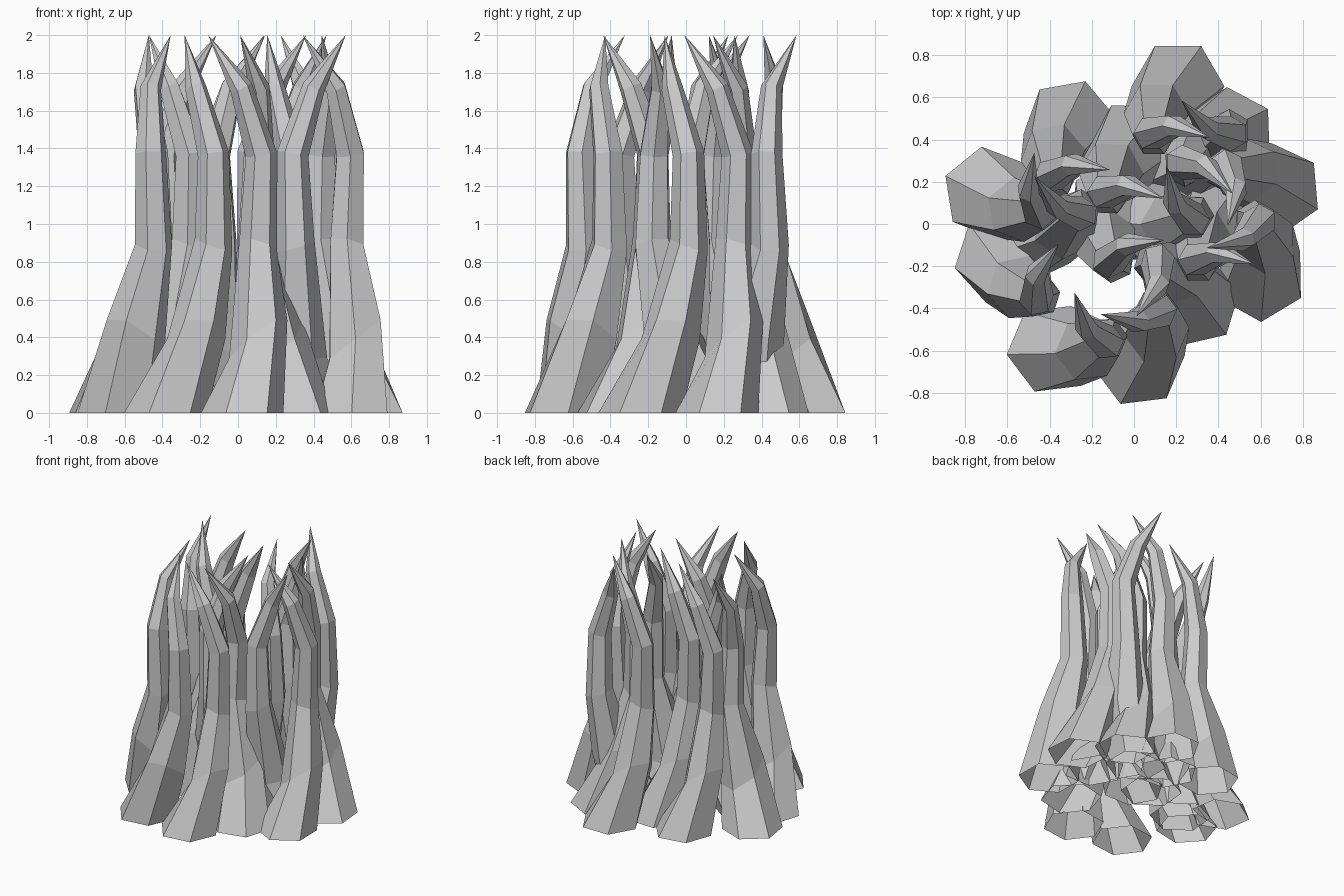
import bpy, bmesh
from math import cos, sin, radians, tau
from mathutils import Vector, Matrix

if "Cube" in bpy.data.objects:
    bpy.data.objects.remove(bpy.data.objects["Cube"])

# One stalk profile, tip bending towards local +x, foot flaring towards 64 degrees:
# (foot lean, side lean, x offset, y offset, height, radius, tilt, direction of tilt)
FOOT_ANGLE = 64
RINGS = [
    (0.27, 0.00, 0.00, 0.00, 0.00, 0.22, 0.0, 0),
    (0.11, 0.035, 0.00, 0.00, 0.39, 0.155, 0.75, FOOT_ANGLE + 85),
    (0.01, 0.00, 0.00, 0.00, 0.89, 0.10, 0.35, FOOT_ANGLE - 30),
    (0.00, 0.00, -0.01, 0.02, 1.37, 0.083, 0.2, 200),
    (0.00, 0.00, 0.10, 0.055, 1.72, 0.055, 0.5, 180),
]
TIP = (0.27, 0.0, 2.0)
SIDES = 6


def heading(degrees):
    return Vector((cos(radians(degrees)), sin(radians(degrees)), 0))


def stalk_mesh():
    bm = bmesh.new()
    rings = []
    for foot, side, dx, dy, z, r, tilt, tilt_dir in RINGS:
        centre = (heading(FOOT_ANGLE) * foot + heading(FOOT_ANGLE + 90) * side
                  + Vector((dx, dy, z)))
        ring = []
        for i in range(SIDES):
            d = heading(360 * i / SIDES) * r
            d.z = tilt * d.dot(heading(tilt_dir))
            ring.append(bm.verts.new(centre + d))
        rings.append(ring)
    for lo, hi in zip(rings, rings[1:]):
        for i in range(SIDES):
            j = (i + 1) % SIDES
            bm.faces.new((lo[i], lo[j], hi[j], hi[i]))
    tip = bm.verts.new(TIP)
    for i in range(SIDES):
        bm.faces.new((rings[-1][i], rings[-1][(i + 1) % SIDES], tip))
    me = bpy.data.meshes.new("stalk")
    bm.to_mesh(me)
    bm.free()
    return me


# Stalk positions and the direction each tip bends (x, y, degrees)
STALKS = [
    (-0.12, -0.54, 127), (0.11, -0.395, 187),     # front
    (-0.44, -0.35, 72), (-0.43, 0.07, 99),        # left
    (-0.25, 0.07, 145), (-0.38, 0.21, 10),
    (0.30, -0.19, 0), (0.575, 0.025, 211),        # right
    (0.42, 0.26, -85), (0.23, 0.27, -28),
    (0.29, 0.04, 120), (-0.10, -0.19, 25),        # middle
    (0.09, -0.18, -107), (-0.13, 0.13, -2),
    (0.09, 0.41, 0), (0.46, 0.45, 150),           # back
]

mesh = stalk_mesh()
for n, (x, y, angle) in enumerate(STALKS):
    ob = bpy.data.objects.new(f"stalk_{n + 1}", mesh)
    ob.matrix_world = Matrix.Translation((x, y, 0)) @ Matrix.Rotation(radians(angle), 4, 'Z')
    bpy.context.collection.objects.link(ob)
